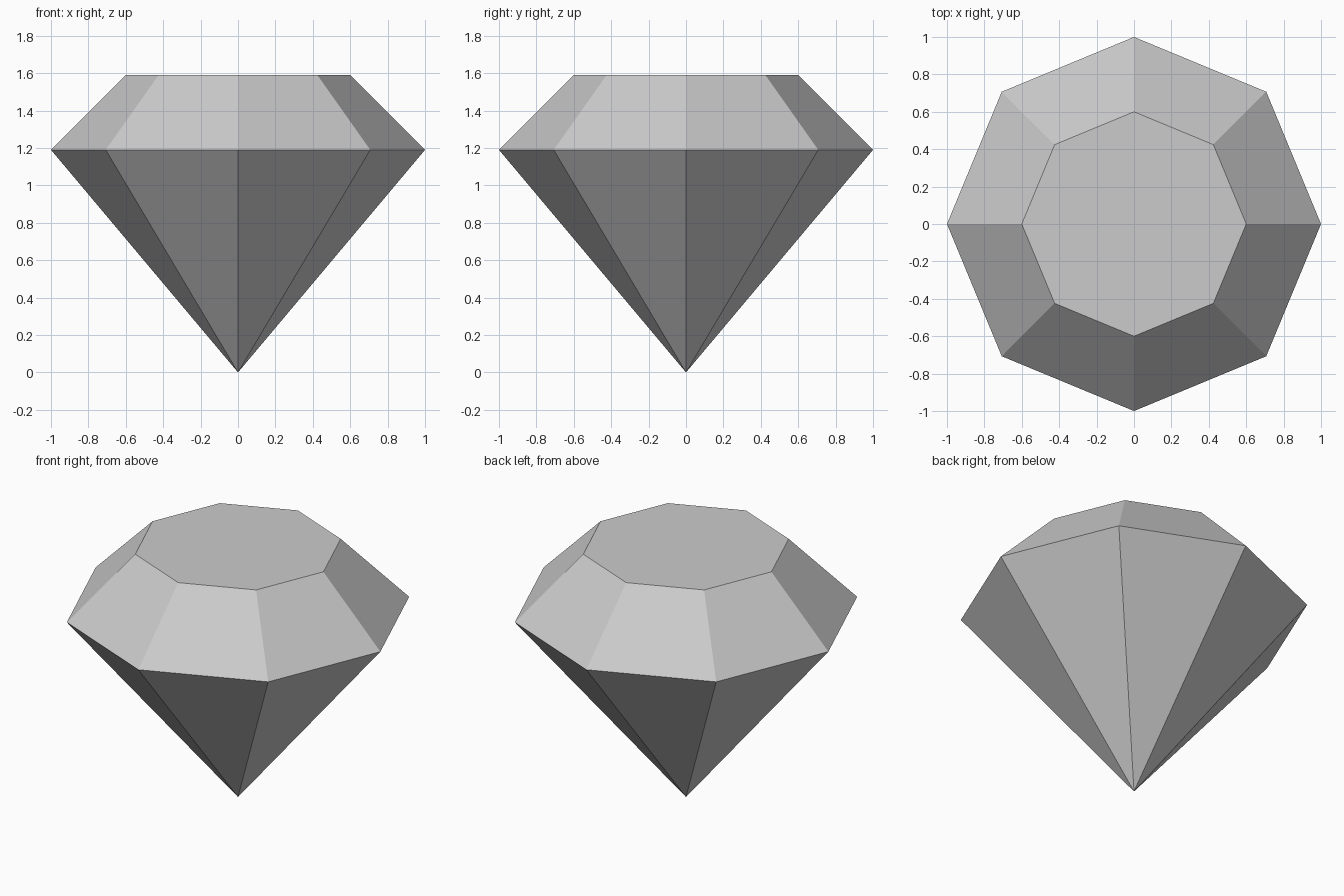
import bpy
import bmesh
from math import cos, sin, pi

cube = bpy.data.objects.get("Cube")
if cube:
    bpy.data.objects.remove(cube, do_unlink=True)

SIDES = 8
GIRDLE_Z, TABLE_Z = 1.19, 1.59
GIRDLE_R, TABLE_R = 1.0, 0.6

# Gem colour
grey = bpy.data.materials.new("light grey")
grey.use_nodes = True
colour = (0.6, 0.6, 0.6, 1.0)
grey.diffuse_color = colour
grey.node_tree.nodes["Principled BSDF"].inputs["Base Color"].default_value = colour


def ring(bm, radius, z):
    """One octagonal ring with a corner on each axis."""
    angles = [2 * pi * i / SIDES for i in range(SIDES)]
    return [bm.verts.new((radius * cos(a), radius * sin(a), z)) for a in angles]


bm = bmesh.new()
tip = bm.verts.new((0, 0, 0))
girdle = ring(bm, GIRDLE_R, GIRDLE_Z)
table = ring(bm, TABLE_R, TABLE_Z)

# Pointed lower facets and sloping crown facets
for i in range(SIDES):
    j = (i + 1) % SIDES
    bm.faces.new((tip, girdle[j], girdle[i]))
    bm.faces.new((girdle[i], girdle[j], table[j], table[i]))

# Flat table on top
bm.faces.new(table)
bmesh.ops.recalc_face_normals(bm, faces=bm.faces)

mesh = bpy.data.meshes.new("gemstone")
bm.to_mesh(mesh)
bm.free()
mesh.materials.append(grey)
gem = bpy.data.objects.new("gemstone", mesh)
bpy.context.collection.objects.link(gem)
